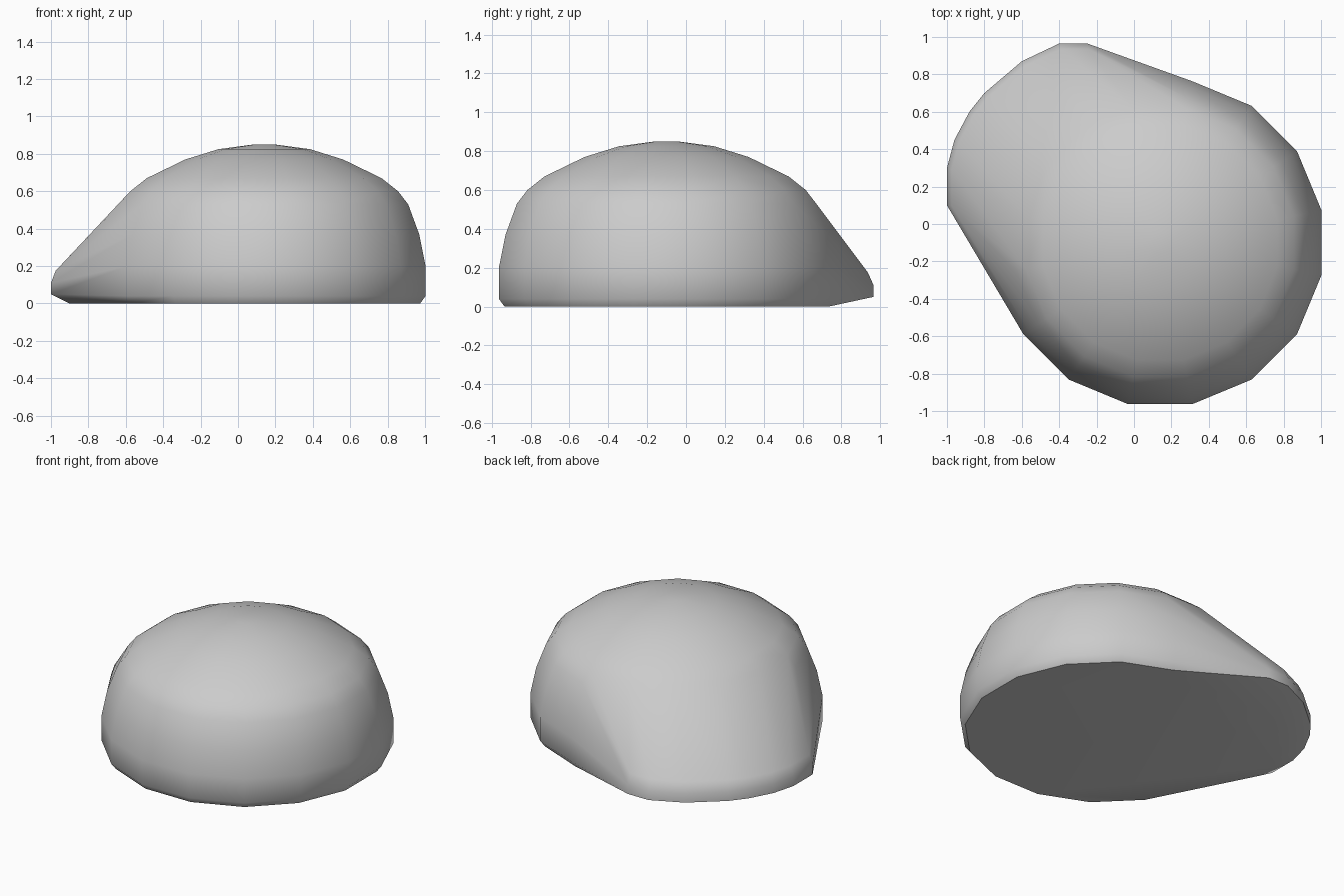
import bpy
import bmesh
from math import cos, sin, pi, radians

cube = bpy.data.objects.get("Cube")
if cube:
    bpy.data.objects.remove(cube, do_unlink=True)

# Plain stone colour
stone = bpy.data.materials.new("grey_stone")
stone.use_nodes = True
grey = (0.6, 0.6, 0.6, 1)
stone.diffuse_color = grey
bsdf = stone.node_tree.nodes["Principled BSDF"]
bsdf.inputs["Base Color"].default_value = grey
bsdf.inputs["Roughness"].default_value = 0.8

SIDES = 16
CENTRE = (0.14, -0.10)
# Dome profile: (radius, height)
DOME = [(0.85, 0.0), (0.88, 0.04), (0.88, 0.2), (0.845, 0.37), (0.785, 0.53),
        (0.73, 0.6), (0.64, 0.67), (0.43, 0.77), (0.25, 0.825), (0.06, 0.85)]
# Outline of the low tongue that slopes out at the back right corner
TONGUE = [(-1, 0.1), (-1, 0.3), (-0.96, 0.45), (-0.88, 0.6), (-0.8, 0.7),
          (-0.6, 0.87), (-0.4, 0.965), (-0.25, 0.965)]
# Tongue layers: (x scale, y scale, height)
LAYERS = [(0.9, 0.76, 0.0), (1, 1, 0.05), (1, 1, 0.11), (0.975, 0.97, 0.175)]

bm = bmesh.new()
for radius, z in DOME:
    for i in range(SIDES):
        a = 2 * pi * (i + 0.5) / SIDES
        bm.verts.new((CENTRE[0] + radius * cos(a), CENTRE[1] + radius * sin(a), z))
for sx, sy, z in LAYERS:
    for x, y in TONGUE:
        bm.verts.new((x * sx, y * sy, z))

# Stretch one skin over the dome and the tongue
hull = bmesh.ops.convex_hull(bm, input=bm.verts[:])
spare = {g for g in hull["geom_interior"] + hull["geom_unused"]
         if isinstance(g, bmesh.types.BMVert)}
bmesh.ops.delete(bm, geom=list(spare), context="VERTS")
bmesh.ops.dissolve_limit(bm, angle_limit=radians(1), verts=bm.verts[:], edges=bm.edges[:])
bmesh.ops.recalc_face_normals(bm, faces=bm.faces[:])

mesh = bpy.data.meshes.new("boulder")
bm.to_mesh(mesh)
bm.free()
mesh.materials.append(stone)
boulder = bpy.data.objects.new("boulder", mesh)
bpy.context.collection.objects.link(boulder)

# Smooth rounded skin, crisp edge around the flat base
bpy.ops.object.select_all(action="DESELECT")
boulder.select_set(True)
bpy.context.view_layer.objects.active = boulder
bpy.ops.object.shade_smooth_by_angle(angle=radians(40))
